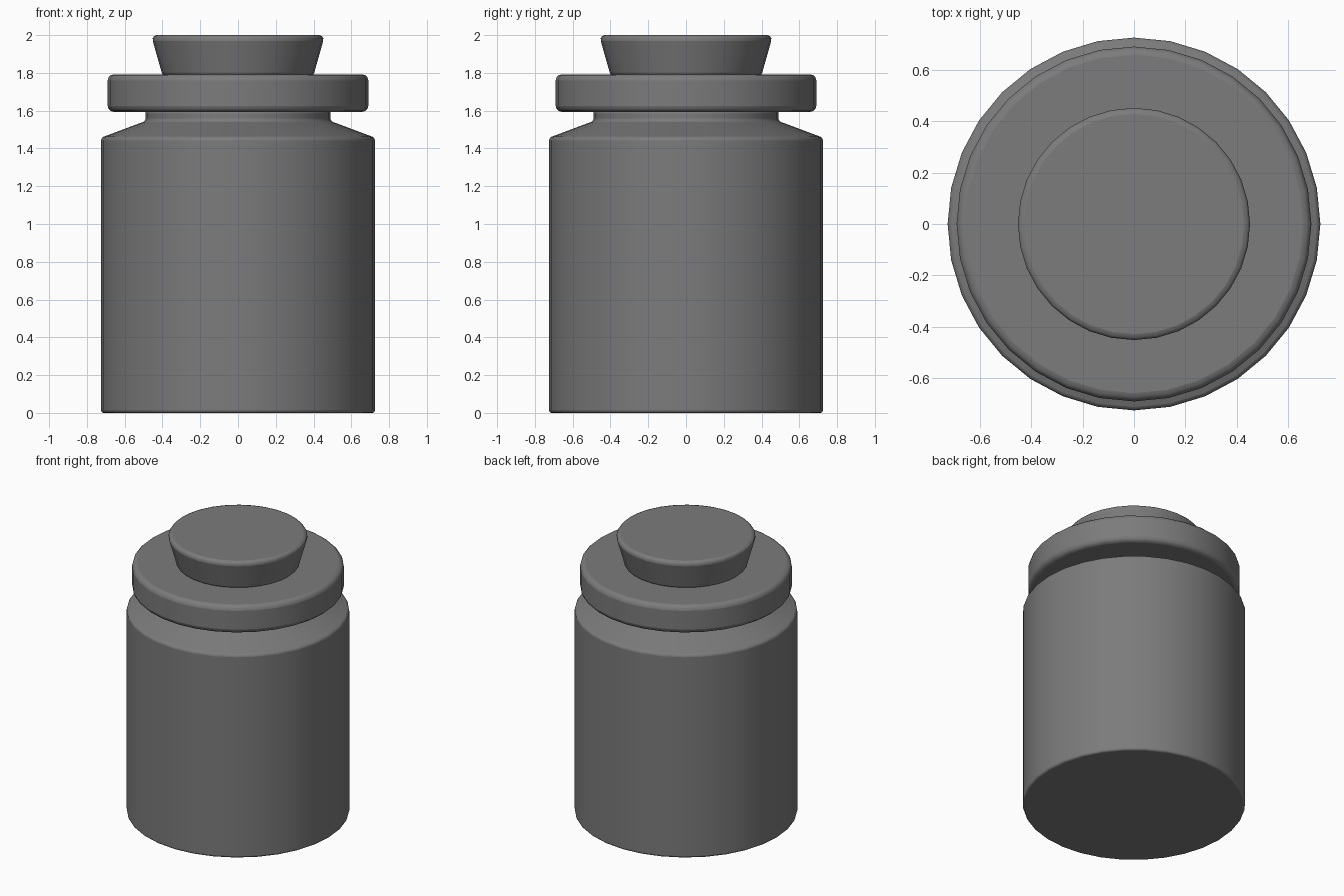
import bpy
import bmesh
from math import cos, sin, tau, radians

if "Cube" in bpy.data.objects:
    bpy.data.objects.remove(bpy.data.objects["Cube"], do_unlink=True)

SIDES = 32

grey = bpy.data.materials.new("dark grey")
grey.use_nodes = True
colour = (0.2, 0.2, 0.2, 1)
grey.diffuse_color = colour
grey.node_tree.nodes["Principled BSDF"].inputs["Base Color"].default_value = colour


def turned(name, profile, bevel):
    """Closed round part from (radius, height) points, with rounded rims."""
    bm = bmesh.new()
    rings = [[bm.verts.new((r * cos(tau * i / SIDES), r * sin(tau * i / SIDES), z))
              for i in range(SIDES)] for r, z in profile]
    for low, high in zip(rings, rings[1:]):
        for i in range(SIDES):
            j = (i + 1) % SIDES
            bm.faces.new((low[i], low[j], high[j], high[i]))
    bm.faces.new(rings[0][::-1])
    bm.faces.new(rings[-1])
    mesh = bpy.data.meshes.new(name)
    bm.to_mesh(mesh)
    bm.free()
    mesh.materials.append(grey)
    obj = bpy.data.objects.new(name, mesh)
    bpy.context.collection.objects.link(obj)

    mod = obj.modifiers.new("rounded rims", "BEVEL")
    mod.width = bevel
    mod.segments = 3
    mod.limit_method = "ANGLE"
    mod.angle_limit = radians(30)

    bpy.ops.object.select_all(action="DESELECT")
    obj.select_set(True)
    bpy.context.view_layer.objects.active = obj
    bpy.ops.object.shade_smooth_by_angle(angle=radians(35))
    return obj


# Jar body with sloped shoulder and short neck
turned("jar_body", [(0.725, 0), (0.725, 1.457), (0.49, 1.545), (0.49, 1.6)], 0.014)

# Wide lid disc
turned("lid", [(0.69, 1.594), (0.69, 1.792)], 0.032)

# Flared knob on the lid
turned("lid_knob", [(0.395, 1.77), (0.46, 2.0)], 0.032)
